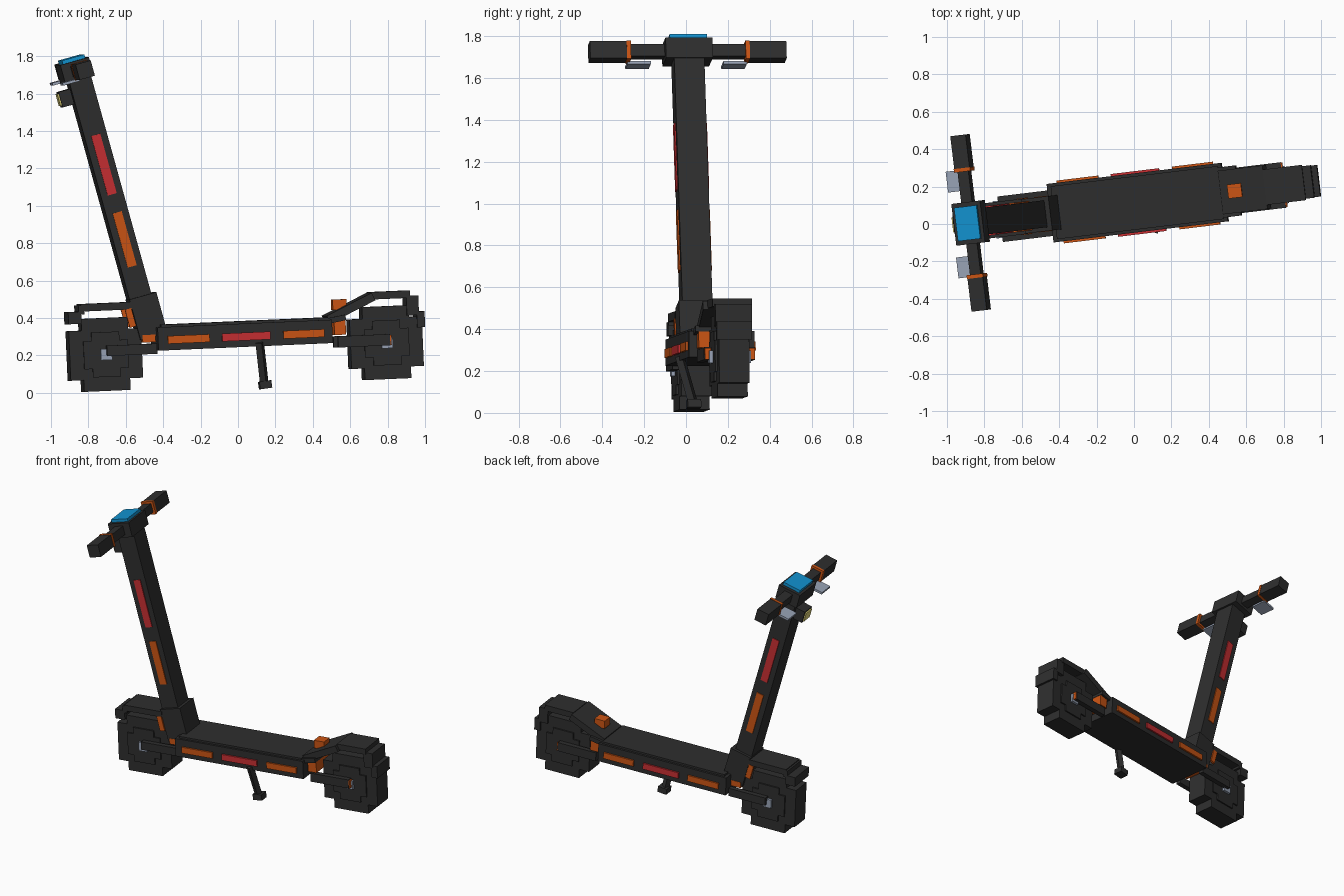
import bpy, bmesh, math
from mathutils import Matrix, Vector

if "Cube" in bpy.data.objects:
    bpy.data.objects.remove(bpy.data.objects["Cube"])


def material(name, rgb):
    m = bpy.data.materials.new(name)
    m.use_nodes = True
    color = (*rgb, 1)
    m.diffuse_color = color
    m.node_tree.nodes["Principled BSDF"].inputs["Base Color"].default_value = color
    return m


DARK = material("charcoal", (0.027, 0.027, 0.027))
ORANGE = material("orange", (0.6, 0.09, 0.007))
RED = material("red", (0.58, 0.028, 0.032))
BLUE = material("screen blue", (0.006, 0.29, 0.63))
GRAY = material("steel gray", (0.32, 0.37, 0.47))
YELLOW = material("lamp yellow", (0.8, 0.7, 0.2))

# The scooter is turned slightly and climbs a little toward its rear
HEADING = Matrix.Translation((0, 0.112, 0)) @ Matrix.Rotation(math.radians(6.9), 4, 'Z')
PITCH = 2.5
LEAN = 15.6


def add(name, mat, matrix, size):
    mesh = bpy.data.meshes.new(name)
    bm = bmesh.new()
    bmesh.ops.create_cube(bm, size=1, matrix=HEADING @ matrix @ Matrix.Diagonal((*size, 1)))
    bm.to_mesh(mesh)
    bm.free()
    mesh.materials.append(mat)
    obj = bpy.data.objects.new(name, mesh)
    bpy.context.collection.objects.link(obj)
    return obj


def box(name, mat, pos, size, tilt=PITCH):
    """Box at (along, across, height), tilted so its rear end rises."""
    turn = Matrix.Rotation(-math.radians(tilt), 4, 'Y')
    return add(name, mat, Matrix.Translation(pos) @ turn, size)


def pair(name, mat, pos, size, tilt=PITCH):
    """The same box on both sides."""
    x, y, z = pos
    for side, s in (("left", 1), ("right", -1)):
        box(f"{side}_{name}", mat, (x, y * s, z), size, tilt)


def strut(name, mat, p, q, thick):
    p, q = Vector(p), Vector(q)
    d = q - p
    turn = d.to_track_quat('Z', 'Y').to_matrix().to_4x4()
    add(name, mat, Matrix.Translation((p + q) / 2) @ turn, (thick, thick, d.length))


def on_stem(t, off=0.0, across=0.0):
    """Point on the stem: t along it from its middle, off toward the rear."""
    c, s = math.cos(math.radians(LEAN)), math.sin(math.radians(LEAN))
    return (-0.68 - s * t + c * off, across, 1.037 + c * t + s * off)


# Deck
box("deck", DARK, (0.02, 0, 0.308), (0.94, 0.315, 0.125))
box("deck_mat", DARK, (0.018, 0, 0.376), (0.90, 0.285, 0.015))
for name, mat, x, length in (("front_deck_stripe", ORANGE, -0.285, 0.225),
                             ("middle_deck_stripe", RED, 0.025, 0.26),
                             ("rear_deck_stripe", ORANGE, 0.335, 0.22)):
    z = 0.3 + x * math.tan(math.radians(PITCH))
    pair(name, mat, (x, 0.16, z), (length, 0.018, 0.042))

# Stem and collar
box("stem", DARK, on_stem(0), (0.122, 0.145, 1.34), LEAN)
box("collar", DARK, (-0.493, 0, 0.41), (0.15, 0.185, 0.225), LEAN)
pair("lower_stem_stripe", ORANGE, on_stem(-0.225, 0, 0.073), (0.05, 0.012, 0.30), LEAN)
pair("upper_stem_stripe", RED, on_stem(0.19, 0, 0.073), (0.05, 0.012, 0.33), LEAN)
pair("collar_reflector", ORANGE, (-0.59, 0.09, 0.4), (0.035, 0.016, 0.1), LEAN)
box("neck_joint", ORANGE, (-0.49, 0, 0.29), (0.07, 0.19, 0.04))

# Handlebar, screen and controls
BAR = (-0.88, 0, 1.725)
box("head_block", DARK, BAR, (0.16, 0.225, 0.1), LEAN)
box("screen", BLUE, (-0.896, 0, 1.783), (0.125, 0.18, 0.02), LEAN)
box("handlebar", DARK, BAR, (0.06, 0.6, 0.06), LEAN)
pair("grip", DARK, (BAR[0], 0.38, BAR[2]), (0.085, 0.185, 0.085), LEAN)
pair("grip_ring", ORANGE, (BAR[0], 0.286, BAR[2]), (0.09, 0.02, 0.09), LEAN)
pair("brake_lever", GRAY, (-0.932, 0.231, 1.662), (0.095, 0.112, 0.015), LEAN)
box("headlight", DARK, (-0.93, 0, 1.575), (0.065, 0.1, 0.085), LEAN)
box("headlight_lens", YELLOW, (-0.965, 0, 1.566), (0.009, 0.08, 0.065), LEAN)


# Wheels built as stepped blocks
def wheel(end, x, z):
    for part, long, tall in (("wide", 0.39, 0.265), ("tall", 0.25, 0.39)):
        box(f"{end}_tire_{part}", DARK, (x, 0, z), (long, 0.145, tall))
    for part, long, tall in (("wide", 0.24, 0.15), ("tall", 0.15, 0.24)):
        box(f"{end}_hub_{part}", DARK, (x, 0, z), (long, 0.165, tall))
    box(f"{end}_axle", GRAY, (x, 0, z), (0.06, 0.2, 0.06))


wheel("front", -0.72, 0.205)
wheel("rear", 0.792, 0.268)
pair("front_arm", DARK, (-0.585, 0.105, 0.23), (0.27, 0.035, 0.055))
pair("rear_arm", DARK, (0.665, 0.105, 0.278), (0.28, 0.035, 0.06))
pair("rear_arm_tip", ORANGE, (0.808, 0.105, 0.282), (0.009, 0.03, 0.055))

# Front fender
box("front_fender", DARK, (-0.72, 0, 0.46), (0.275, 0.19, 0.04))
box("front_fender_drop", DARK, (-0.89, 0, 0.4), (0.07, 0.19, 0.065))
box("front_fender_step", DARK, (-0.855, 0, 0.443), (0.03, 0.19, 0.05))

# Rear fender with its sloped bridge and lights
box("rear_bridge", DARK, (0.595, 0, 0.453), (0.27, 0.235, 0.045), 27)
box("rear_bridge_foot", DARK, (0.5, 0, 0.39), (0.13, 0.27, 0.03), 12)
box("rear_fender", DARK, (0.81, 0, 0.523), (0.21, 0.19, 0.04))
box("rear_fender_drop", DARK, (0.93, 0, 0.467), (0.065, 0.175, 0.105))
box("rear_fender_tip", DARK, (0.975, 0, 0.393), (0.042, 0.17, 0.085))
box("tail_light", ORANGE, (0.543, 0, 0.472), (0.075, 0.075, 0.055))
box("rear_side_reflector", ORANGE, (0.535, 0, 0.355), (0.062, 0.24, 0.09))

# Kickstand
strut("kickstand_leg", DARK, (0.098, -0.155, 0.27), (0.13, -0.095, 0.05), 0.035)
box("kickstand_foot", DARK, (0.135, -0.092, 0.043), (0.065, 0.065, 0.04), 8)
